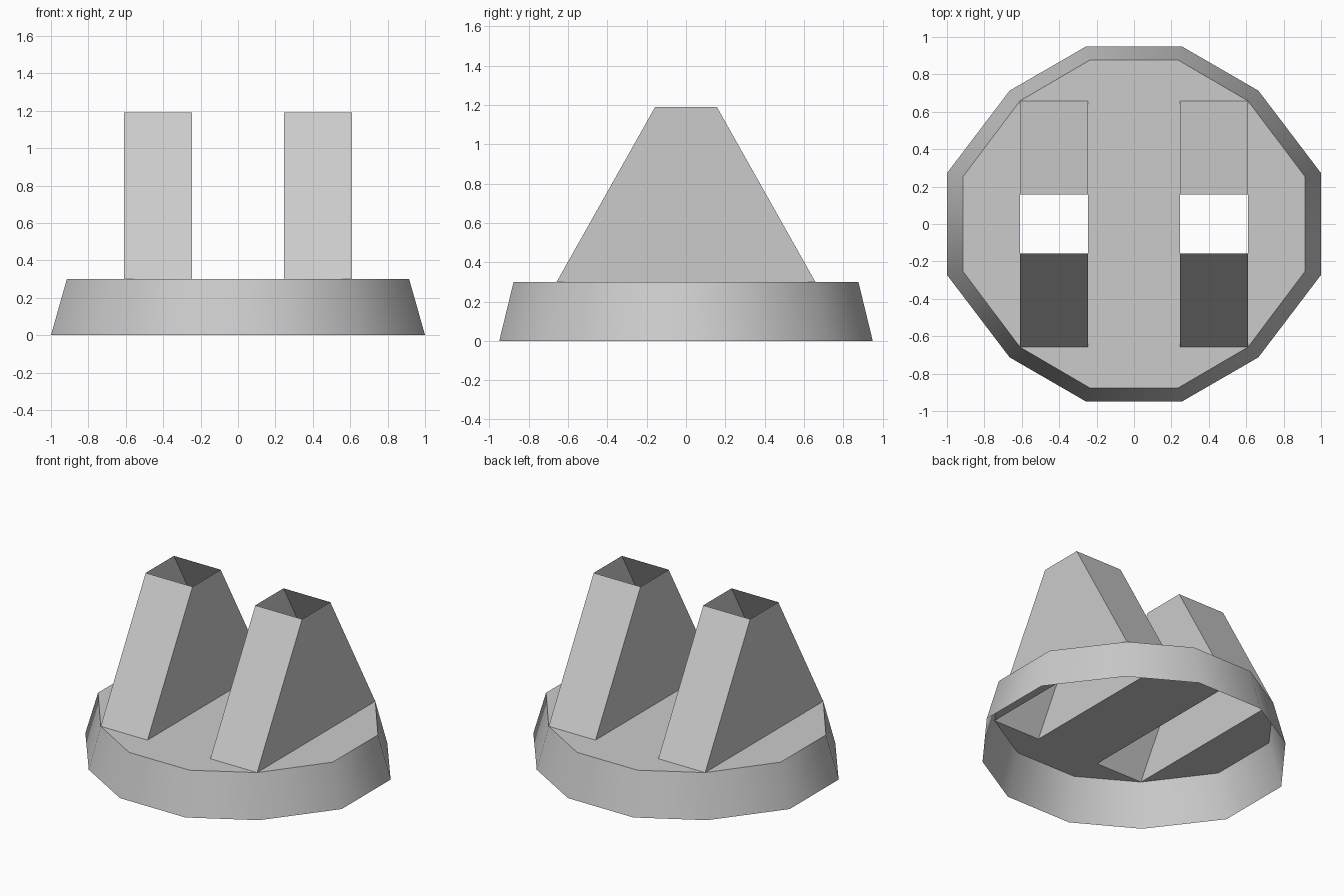
import bpy, bmesh

if "Cube" in bpy.data.objects:
    bpy.data.objects.remove(bpy.data.objects["Cube"])

# Quarter outlines (counter-clockwise) of the twelve-sided base
FOOT = [(1.0, 0.272), (0.665, 0.713), (0.255, 0.95)]
RIM = [(0.915, 0.252), (0.61, 0.658), (0.235, 0.877)]
RIM_Z, TOP_Z = 0.30, 1.19
X_IN, X_OUT, Y_FOOT, Y_TOP = 0.245, 0.61, 0.658, 0.157


def full_loop(quarter):
    q = list(quarter)
    half = q + [(-x, y) for x, y in reversed(q)]
    return half + [(-x, -y) for x, y in half]


def new_object(name, bm):
    mesh = bpy.data.meshes.new(name)
    bm.to_mesh(mesh)
    bm.free()
    obj = bpy.data.objects.new(name, mesh)
    bpy.context.collection.objects.link(obj)
    return obj


def add_ring(bm, points, z):
    return [bm.verts.new((x, y, z)) for x, y in points]


def bridge(bm, low, high):
    n = len(low)
    for i in range(n):
        j = (i + 1) % n
        bm.faces.new((low[i], low[j], high[j], high[i]))


# Base wall: open tapered band, smooth shaded
bm = bmesh.new()
bridge(bm, add_ring(bm, full_loop(FOOT), 0), add_ring(bm, full_loop(RIM), RIM_Z))
wall = new_object("base_wall", bm)
bpy.context.view_layer.objects.active = wall
wall.select_set(True)
bpy.ops.object.shade_smooth_by_angle(angle=0.8)

# Base plate: flat top with a rectangular opening under each tower
bm = bmesh.new()
bm.faces.new(add_ring(bm, full_loop(RIM), RIM_Z))
cuts = [((s * x, 0, 0), (1, 0, 0)) for x in (X_IN, X_OUT) for s in (-1, 1)]
cuts += [((0, s * Y_FOOT, 0), (0, 1, 0)) for s in (-1, 1)]
for co, no in cuts:
    bmesh.ops.bisect_plane(bm, geom=bm.verts[:] + bm.edges[:] + bm.faces[:],
                           dist=0.0001, plane_co=co, plane_no=no)
holes = []
for f in bm.faces:
    c = f.calc_center_median()
    if X_IN < abs(c.x) < X_OUT and abs(c.y) < Y_FOOT - 0.01:
        holes.append(f)
bmesh.ops.delete(bm, geom=holes, context='FACES')
new_object("base_plate", bm)

# Towers: hollow, tapering front to back, open at top and bottom
for name, side in (("left_tower", -1), ("right_tower", 1)):
    x0, x1 = sorted((side * X_IN, side * X_OUT))
    bm = bmesh.new()
    rings = [add_ring(bm, [(x0, -y), (x1, -y), (x1, y), (x0, y)], z)
             for y, z in ((Y_FOOT, RIM_Z), (Y_TOP, TOP_Z))]
    bridge(bm, *rings)
    new_object(name, bm)
